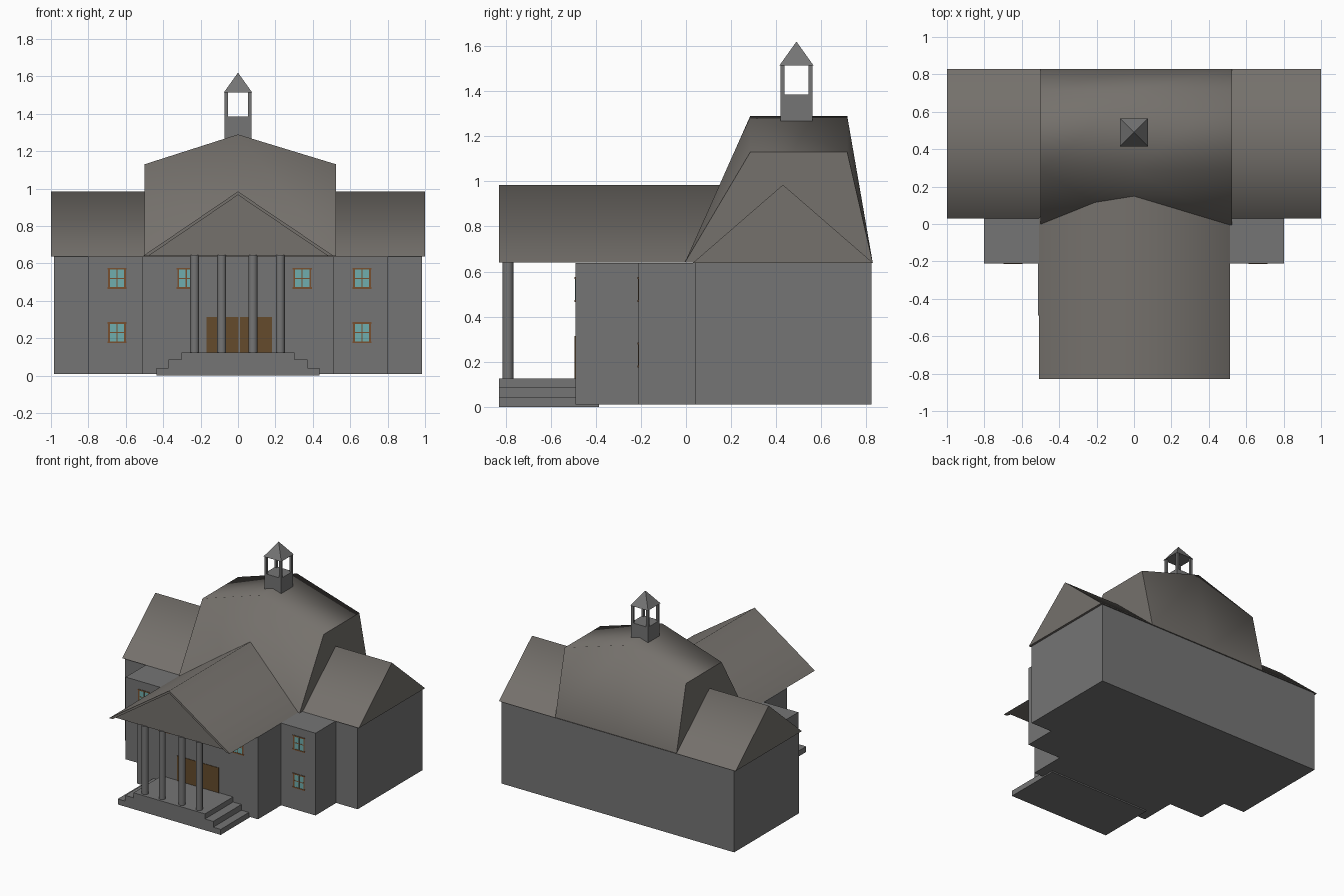
import bpy, bmesh, math

if "Cube" in bpy.data.objects:
    bpy.data.objects.remove(bpy.data.objects["Cube"])


def material(name, rgb):
    m = bpy.data.materials.new(name)
    m.diffuse_color = (*rgb, 1)
    m.use_nodes = True
    m.node_tree.nodes["Principled BSDF"].inputs["Base Color"].default_value = m.diffuse_color
    return m


stone = material("stone_grey", (0.178, 0.178, 0.178))
slate = material("roof_warm_grey", (0.178, 0.165, 0.150))
wood = material("door_brown", (0.13, 0.07, 0.025))
trim = material("frame_brown", (0.19, 0.08, 0.03))
glass = material("glass_teal", (0.16, 0.42, 0.42))


def make(name, verts, faces, mat=stone, smooth=None):
    me = bpy.data.meshes.new(name)
    me.from_pydata(verts, [], faces)
    bm = bmesh.new()
    bm.from_mesh(me)
    bmesh.ops.recalc_face_normals(bm, faces=bm.faces)
    bm.to_mesh(me)
    bm.free()
    ob = bpy.data.objects.new(name, me)
    bpy.context.collection.objects.link(ob)
    me.materials.append(mat)
    if smooth:
        bpy.ops.object.select_all(action='DESELECT')
        ob.select_set(True)
        bpy.context.view_layer.objects.active = ob
        bpy.ops.object.shade_smooth_by_angle(angle=math.radians(smooth))
    return ob


def prism(name, profile, axis, a, b, mat=stone, smooth=None):
    """Extrude a 2D profile along an axis from a to b."""
    def put(p, t):
        return {'x': (t, p[0], p[1]), 'y': (p[0], t, p[1]), 'z': (p[0], p[1], t)}[axis]
    n = len(profile)
    verts = [put(p, a) for p in profile] + [put(p, b) for p in profile]
    faces = [tuple(range(n)), tuple(range(n, 2 * n))]
    faces += [(i, (i + 1) % n, n + (i + 1) % n, n + i) for i in range(n)]
    return make(name, verts, faces, mat, smooth)


def box(name, x0, x1, y0, y1, z0, z1, mat=stone):
    return prism(name, [(x0, y0), (x1, y0), (x1, y1), (x0, y1)], 'z', z0, z1, mat)


# Walls: stepped footprint, mirrored across x
half = [(0.512, -0.49), (0.512, -0.21), (0.802, -0.21), (0.802, 0.04), (0.983, 0.04), (0.983, 0.822)]
prism("walls", half + [(-x, y) for x, y in reversed(half)], 'z', 0.01, 0.638)

# Wing roof
prism("wing_roof", [(0.03, 0.638), (0.43, 0.985), (0.83, 0.638)], 'x', -1, 1, slate, 83)

# Portico roof: thin pitched shell with recessed pediment
prism("portico_roof", [(-0.508, 0.64), (0, 0.985), (0.512, 0.64), (0.482, 0.64), (0, 0.966), (-0.478, 0.64)],
      'y', -0.83, 0.16, slate, 72)
prism("pediment", [(-0.485, 0.641), (0, 0.969), (0.489, 0.641)], 'y', -0.80, 0.1, slate)

# Central roof: three columns of points, steep front and back, low gable on top
verts = []
for x, top in ((-0.5, 1.13), (0.0, 1.29), (0.525, 1.13)):
    verts += [(x, -0.005, 0.64), (x, 0.285, top), (x, 0.715, top), (x, 0.828, 0.64)]
faces = [(0, 1, 2, 3), (8, 9, 10, 11)]
for c in (0, 4):
    faces += [(c, c + 4, c + 1), (c + 4, c + 5, c + 1),          # front
              (c + 1, c + 5, c + 6, c + 2),                      # top
              (c + 3, c + 2, c + 7), (c + 7, c + 2, c + 6),      # back
              (c, c + 3, c + 7, c + 4)]                          # underside
roof = make("central_roof", verts, faces, slate, 86)
for e in roof.data.edges:                                        # crisp end faces
    a, b = (roof.data.vertices[i].co.x for i in e.vertices)
    if a == b and a != 0:
        e.use_edge_sharp = True

# Belfry: base, corner posts, pyramid cap
CY, R, T = 0.49, 0.071, 0.009
box("belfry_base", -R, R, CY - R, CY + R, 1.23, 1.385)
for sx in (-1, 1):
    for sy in (-1, 1):
        x, y = sx * (R - T), CY + sy * (R - T)
        box("belfry_post", x - T, x + T, y - T, y + T, 1.385, 1.516)
P = 0.075
make("belfry_cap", [(-P, CY - P, 1.515), (P, CY - P, 1.515), (P, CY + P, 1.515), (-P, CY + P, 1.515), (0, CY, 1.62)],
     [(0, 1, 2, 3), (0, 1, 4), (1, 2, 4), (2, 3, 4), (3, 0, 4)])

# Porch steps, flush at the front and stepped at the sides
prof = [(0.435, 0.0), (0.435, 0.042), (0.372, 0.042), (0.372, 0.086), (0.302, 0.086), (0.302, 0.125)]
prism("porch_steps", prof + [(-x, z) for x, z in reversed(prof)], 'y', -0.83, -0.485)
box("porch_footing", -0.435, 0.435, -0.49, -0.385, 0.0, 0.012)

# Columns
for cx in (-0.232, -0.087, 0.08, 0.226):
    ring = [(cx + 0.024 * math.cos(i * math.tau / 20), -0.79 + 0.024 * math.sin(i * math.tau / 20)) for i in range(20)]
    prism("column", ring, 'z', 0.125, 0.645, smooth=30)

# Double door
box("left_door", -0.168, 0.002, -0.494, -0.485, 0.125, 0.315, wood)
box("right_door", 0.011, 0.182, -0.494, -0.485, 0.125, 0.315, wood)


def window(x, y, z):
    w, h, t = 0.047, 0.056, 0.009
    box("window_glass", x - w, x + w, y - 0.0015, y + 0.01, z - h, z + h, glass)
    for s in (-1, 1):
        xx, zz = x + s * (w - t / 2), z + s * (h - t / 2)
        box("window_side", xx - t / 2, xx + t / 2, y - 0.003, y + 0.01, z - h, z + h, trim)
        box("window_rail", x - w - 0.005, x + w + 0.005, y - 0.004, y + 0.01, zz - t / 2, zz + t / 2, trim)
    box("window_mullion", x - 0.003, x + 0.003, y - 0.0025, y + 0.01, z - h, z + h, trim)
    box("window_bar", x - w, x + w, y - 0.0025, y + 0.01, z - 0.003, z + 0.003, trim)


# Windows
for x in (-0.647, 0.663):
    for z in (0.23, 0.52):
        window(x, -0.21, z)
for x in (-0.277, 0.343):
    window(x, -0.49, 0.52)
